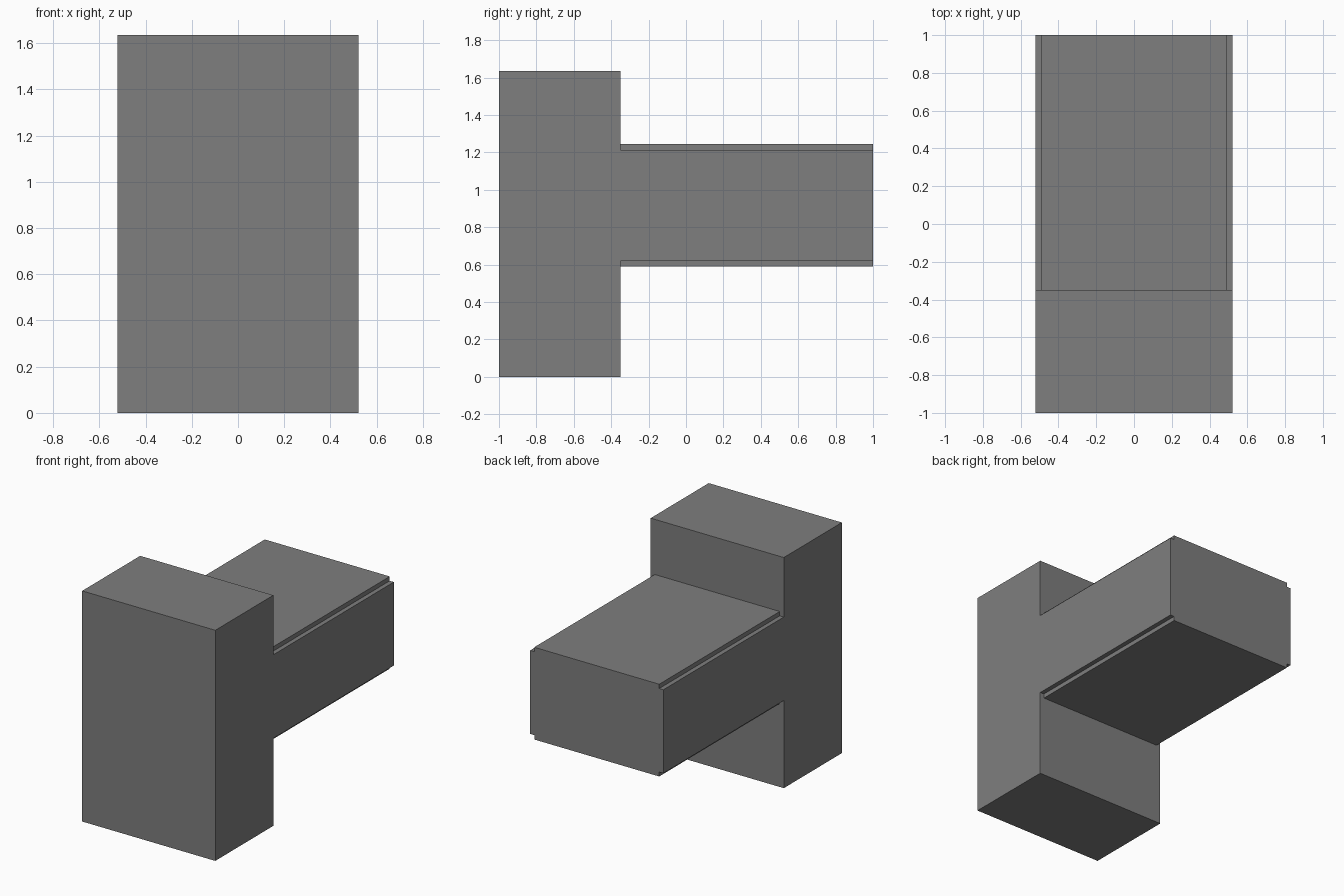
import bpy, bmesh

if "Cube" in bpy.data.objects:
    bpy.data.objects.remove(bpy.data.objects["Cube"])

W, NOTCH_W = 0.522, 0.49           # half widths: body, notched arm faces
FRONT, SHOULDER, BACK = -1.0, -0.35, 1.0
# (plate end, arm face, notch ledge) heights for the lower and upper halves
LOW, HIGH = (0.0, 0.59, 0.621), (1.635, 1.244, 1.213)

bm = bmesh.new()


def face(*points):
    bm.faces.new([bm.verts.new(p) for p in points])


def steps(arm, ledge):
    """Stepped arm edge from left side to right side, as (x, z)."""
    return [(-W, ledge), (-NOTCH_W, ledge), (-NOTCH_W, arm),
            (NOTCH_W, arm), (NOTCH_W, ledge), (W, ledge)]


# T-shaped flanks
for x in (-W, W):
    face(*[(x, y, z) for y, z in (
        (FRONT, LOW[0]), (SHOULDER, LOW[0]), (SHOULDER, LOW[2]), (BACK, LOW[2]),
        (BACK, HIGH[2]), (SHOULDER, HIGH[2]), (SHOULDER, HIGH[0]), (FRONT, HIGH[0]))])

# Plate front
face((-W, FRONT, LOW[0]), (W, FRONT, LOW[0]), (W, FRONT, HIGH[0]), (-W, FRONT, HIGH[0]))

# Plate ends, shoulders and the arm's notched faces
for end, arm, ledge in (LOW, HIGH):
    edge = steps(arm, ledge)
    face((-W, FRONT, end), (W, FRONT, end), (W, SHOULDER, end), (-W, SHOULDER, end))
    face((W, SHOULDER, end), (-W, SHOULDER, end), *[(x, SHOULDER, z) for x, z in edge])
    for (x0, z0), (x1, z1) in zip(edge, edge[1:]):
        face((x0, SHOULDER, z0), (x1, SHOULDER, z1), (x1, BACK, z1), (x0, BACK, z0))

# Arm end cap
face(*[(x, BACK, z) for x, z in steps(*LOW[1:]) + steps(*HIGH[1:])[::-1]])

bmesh.ops.remove_doubles(bm, verts=bm.verts, dist=1e-4)
bmesh.ops.recalc_face_normals(bm, faces=bm.faces)
mesh = bpy.data.meshes.new("t_block")
bm.to_mesh(mesh)
bm.free()

# Dark grey finish
grey = bpy.data.materials.new("dark_grey")
grey.diffuse_color = (0.21, 0.21, 0.21, 1)
grey.use_nodes = True
grey.node_tree.nodes["Principled BSDF"].inputs["Base Color"].default_value = grey.diffuse_color
mesh.materials.append(grey)
bpy.context.collection.objects.link(bpy.data.objects.new("t_block", mesh))
